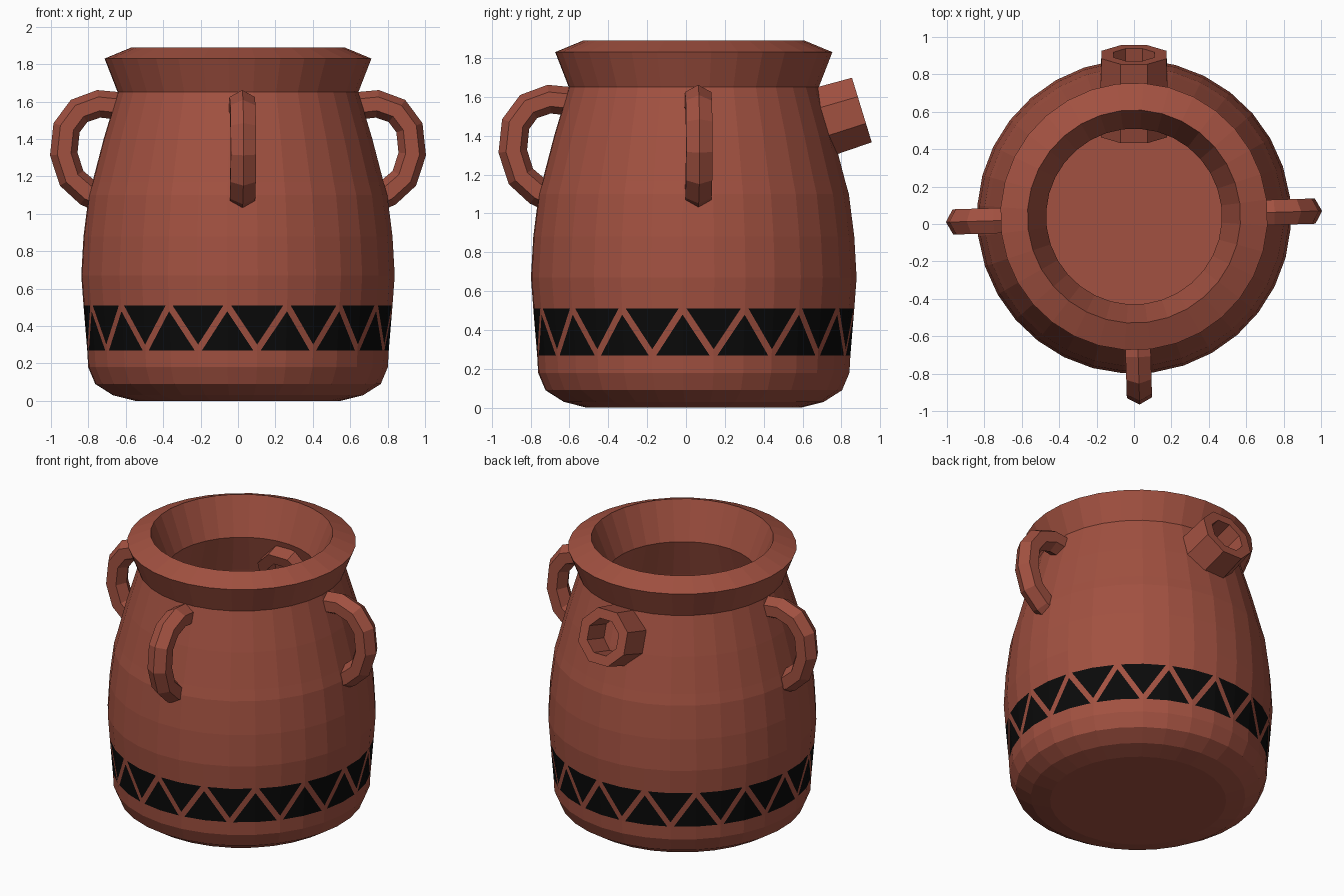
import bpy, bmesh, math
from mathutils import Vector

if "Cube" in bpy.data.objects:
    bpy.data.objects.remove(bpy.data.objects["Cube"])

CY = 0.04                      # pot axis sits slightly behind the origin
N = 32                         # sides of the pot
START = -math.pi / 2 - 0.07    # rotation of the painted pattern


def material(name, rgb):
    m = bpy.data.materials.new(name)
    m.diffuse_color = (*rgb, 1)
    m.use_nodes = True
    m.node_tree.nodes["Principled BSDF"].inputs["Base Color"].default_value = m.diffuse_color
    return m


clay = material("terracotta", (0.36, 0.082, 0.052))
black = material("black_paint", (0.003, 0.003, 0.003))


def finish(bm, name, mats):
    bmesh.ops.remove_doubles(bm, verts=bm.verts, dist=1e-5)
    bmesh.ops.recalc_face_normals(bm, faces=bm.faces)
    me = bpy.data.meshes.new(name)
    bm.to_mesh(me)
    bm.free()
    for m in mats:
        me.materials.append(m)
    ob = bpy.data.objects.new(name, me)
    bpy.context.collection.objects.link(ob)
    return ob


def add_face(bm, pts, mat=0):
    f = bm.faces.new([bm.verts.new(p) for p in pts])
    f.material_index = mat


def loft(bm, rings, closed=False):
    """Join point rings with quads, then cap the ends or close the loop."""
    count = len(rings) if closed else len(rings) - 1
    for k in range(count):
        a, b = rings[k], rings[(k + 1) % len(rings)]
        n = len(a)
        for i in range(n):
            j = (i + 1) % n
            add_face(bm, (a[i], a[j], b[j], b[i]))
    if not closed:
        add_face(bm, rings[0])
        add_face(bm, rings[-1])


# Pot: outer wall, flared rim, hollow inside, from one profile
LOW, HIGH = 0.27, 0.51
profile = [(0.55, 0), (0.67, 0.03), (0.765, 0.09), (0.803, 0.18), (0.808, LOW),
           (0.828, HIGH), (0.84, 0.67), (0.828, 0.88), (0.80, 1.10), (0.78, 1.17),
           (0.72, 1.40), (0.645, 1.65), (0.715, 1.83), (0.57, 1.89),
           (0.47, 1.64), (0.55, 1.38), (0.63, 1.08), (0.665, 0.67),
           (0.635, 0.26), (0.55, 0.16)]


def ring(r, z):
    return [Vector((r * math.cos(START + math.tau * i / N),
                    CY + r * math.sin(START + math.tau * i / N), z)) for i in range(N)]


bm = bmesh.new()
rings = [ring(r, z) for r, z in profile]
band = next(k for k, p in enumerate(profile) if p[1] == LOW)
loft(bm, rings[:band + 1])
loft(bm, rings[band + 1:])
# remove the two temporary caps at the painted band
caps = [f for f in bm.faces if len(f.verts) == N
        and min(abs(f.calc_center_median().z - LOW), abs(f.calc_center_median().z - HIGH)) < 1e-4]
bmesh.ops.delete(bm, geom=caps, context='FACES')

# Painted zigzag band: every side holds two black triangles and a clay stripe
lo, hi = rings[band], rings[band + 1]
t = 0.87
for i in range(N):
    a, b = (i, (i + 1) % N) if i % 2 == 0 else ((i + 1) % N, i)
    A, B, C, D = lo[a], lo[b], hi[b], hi[a]
    p1, p2 = A.lerp(B, t), A.lerp(D, t)
    q1, q2 = C.lerp(D, t), C.lerp(B, t)
    add_face(bm, (A, p1, p2), 1)
    add_face(bm, (C, q1, q2), 1)
    add_face(bm, (p1, B, q2, q1, D, p2))
finish(bm, "pot_body", (clay, black))

# Handles: hexagonal bar swept along a curved path (radius, height)
path = [(0.62, 1.575), (0.745, 1.588), (0.85, 1.55), (0.917, 1.46),
        (0.932, 1.32), (0.89, 1.19), (0.80, 1.11), (0.765, 1.095)]


def handle(name, angle):
    out = Vector((math.cos(angle), math.sin(angle), 0))
    side = Vector((-out.y, out.x, 0))
    up = Vector((0, 0, 1))
    pts = [Vector((0, CY, 0)) + out * r + up * z for r, z in path]
    rs = []
    for k, p in enumerate(pts):
        d = (pts[min(k + 1, len(pts) - 1)] - pts[max(k - 1, 0)]).normalized()
        nrm = side.cross(d)
        rs.append([p + nrm * (0.074 * math.cos(math.tau * i / 6))
                   + side * (0.078 * math.sin(math.tau * i / 6)) for i in range(6)])
    bm = bmesh.new()
    loft(bm, rs)
    finish(bm, name, (clay,))


twist = 0.03
handle("right_handle", twist)
handle("left_handle", math.pi + twist)
handle("front_handle", -math.pi / 2 + twist)

# Spout: tapered open tube through the back wall, tilted upward
axis = Vector((0, 0.956, 0.293)).normalized()
across = Vector((1, 0, 0))
lift = across.cross(axis)
tip = Vector((0, 0.905, 1.532))


def spout_ring(dist, r):
    c = tip - axis * dist
    return [c + across * (r * math.cos(math.tau * (i + 0.5) / 8))
            + lift * (r * math.sin(math.tau * (i + 0.5) / 8)) for i in range(8)]


bm = bmesh.new()
loft(bm, [spout_ring(0, 0.188), spout_ring(0.2, 0.195), spout_ring(0.44, 0.19),
          spout_ring(0.44, 0.115), spout_ring(0, 0.12)], closed=True)
finish(bm, "back_spout", (clay,))
